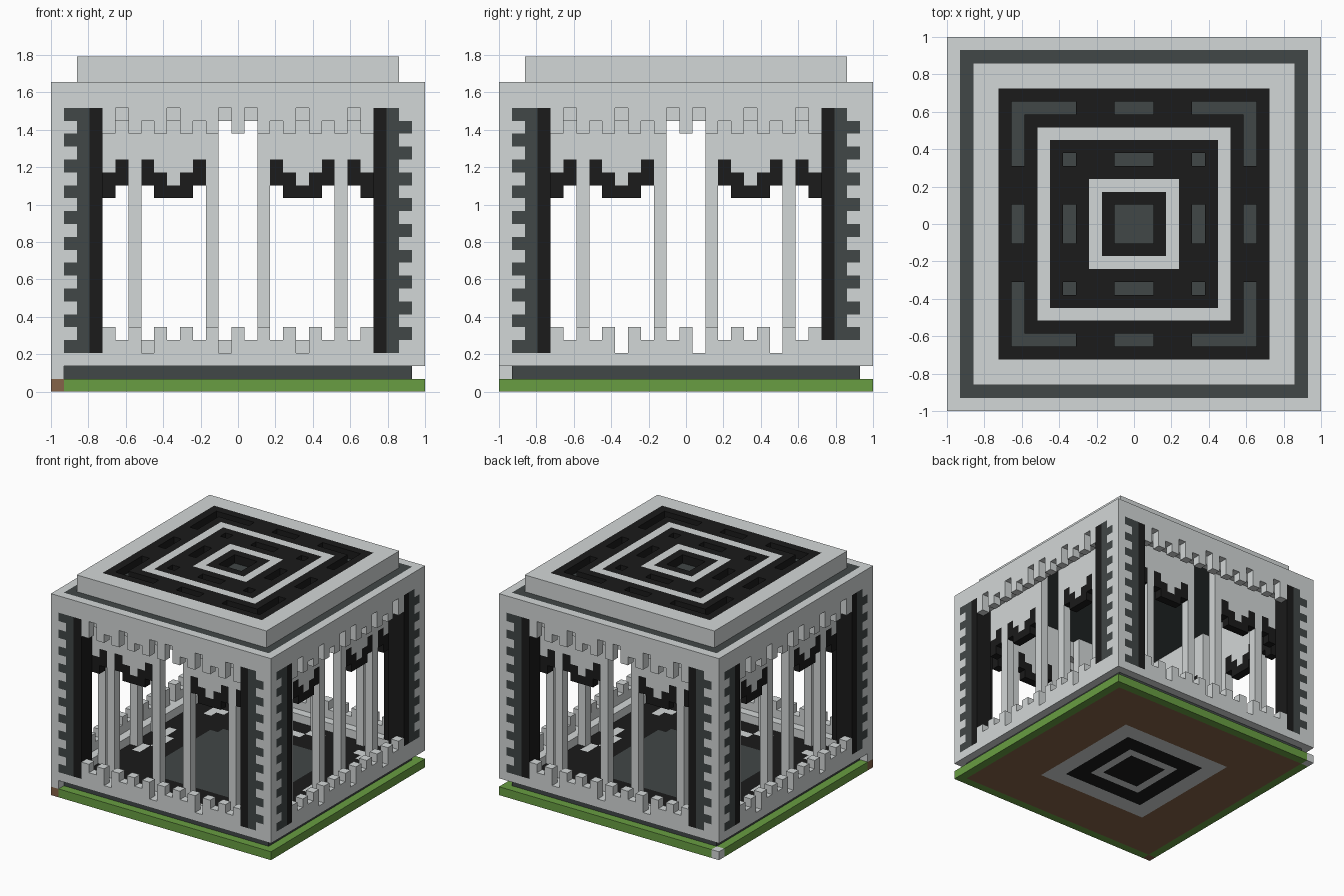
import bpy
import bmesh

if "Cube" in bpy.data.objects:
    bpy.data.objects.remove(bpy.data.objects["Cube"])

N = 29              # blocks along one side
M = N - 1
U = 2 / N           # block size

# Flat colours
COLOURS = {
    "light_stone": (0.65, 0.68, 0.68),
    "slate": (0.053, 0.063, 0.063),
    "black_stone": (0.0105, 0.0105, 0.0105),
    "grass": (0.14, 0.34, 0.054),
    "earth": (0.235, 0.125, 0.066),
}
materials = {}
for name, rgb in COLOURS.items():
    mat = bpy.data.materials.new(name)
    mat.use_nodes = True
    mat.diffuse_color = (*rgb, 1)
    mat.node_tree.nodes["Principled BSDF"].inputs["Base Color"].default_value = (*rgb, 1)
    materials[name] = mat
SLOTS = list(COLOURS)

grid = {}           # block position -> (part, colour)


def put(part, colour, x, y, z):
    grid[(x, y, z)] = (part, colour)


def slab(part, z, reach, rule):
    """Square layer of blocks; rule gives the colour from distances to the centre."""
    c = M // 2
    for x in range(c - reach, c + reach + 1):
        for y in range(c - reach, c + reach + 1):
            colour = rule(abs(x - c), abs(y - c))
            if colour:
                put(part, colour, x, y, z)


# Ground: grass rim, earth core and nested squares underneath
def ground_rule(a, b):
    r = max(a, b)
    if r == 14:
        return "grass"
    if r > 7:
        return "earth"
    return "light_stone" if r > 5 or r == 3 else "black_stone"


# Floor inside the slate plinth: slate carpet with cut corners, light zigzags
def floor_rule(a, b):
    r, s = max(a, b), min(a, b)
    if r == 13 or (r <= 7 and r + s < 13):
        return "slate"
    if (r == 10 and s <= 1) or (r == 11 and s in (2, 3)) or (r == 10 and s >= 9):
        return "light_stone"
    return "black_stone"


# Light ledge running round the inside of the walls
def ledge_rule(a, b):
    return "light_stone" if max(a, b) == 13 else None


# Roof top: alternating rings with sunken slate panels
def roof_panel(a, b):
    r, s = max(a, b), min(a, b)
    return r <= 1 or (r == 9 and (s <= 1 or s >= 5)) or (r == 5 and (s <= 1 or s == 5))


def roof_rule(a, b):
    r = max(a, b)
    if roof_panel(a, b):
        return None
    return "light_stone" if r in (3, 7) or r > 10 else "black_stone"


def under_roof_rule(a, b):
    return "slate" if roof_panel(a, b) else "light_stone"


slab("ground", 0, 14, ground_rule)
put("ground", "earth", 0, 0, 0)
put("ground", "light_stone", 0, M, 0)
slab("floor", 1, 13, floor_rule)
put("floor", "light_stone", 0, 0, 1)
slab("lower_ledge", 2, 13, ledge_rule)
slab("upper_ledge", 22, 13, ledge_rule)
slab("ceiling", 23, 13, lambda a, b: "slate")
slab("roof_cap", 24, 12, under_roof_rule)
slab("roof_cap", 25, 12, roof_rule)

# Bottom and top of the black hem, by distance from the middle column
HEM = {3: (16, 18), 4: (15, 17), 5: (15, 16), 6: (15, 17), 7: (16, 18),
       9: (16, 18), 10: (15, 17)}
PILLARS = (2, 8)


def wall(side):
    title = ("front", "right", "back", "left")[side]

    def at(part, colour, k, d, z):
        x, y = ((k, d), (M - d, k), (M - k, M - d), (d, M - k))[side]
        put(title + "_" + part, colour, x, y, z)

    low = (9, 15, 21) if side == 1 else (7, 13, 19)
    for k in range(N):
        m = abs(k - 14)
        start = 4 if side == 1 and k > 14 else 3
        sill = 3 if k in low else 5 - k % 2
        lintel = 20 if k % 2 == 0 else (21 if m in (3, 7) else 22)

        # Outer face with toothed slate strips and notched opening
        for z in range(2, 24):
            colour = "light_stone"
            if start <= z < 22:
                tooth = m == 13 and z % 2 == (1 if k < 14 else 0)
                if m == 12 or tooth:
                    colour = "slate"
                elif m == 11:
                    colour = "black_stone"
            if m > 10 or z < sill or z >= lintel:
                at("wall", colour, k, 0, z)

        # Second layer: black jambs and a light lintel
        if m == 11:
            for z in range(3, 22):
                at("jamb", "black_stone", k, 1, z)
        elif m < 11:
            at("lintel", "light_stone", k, 1, 21)

        # Third layer: pillars, and hanging panels with black hems
        if m in PILLARS:
            for z in range(2, 23):
                at("pillar", "light_stone", k, 2, z)
        elif m in HEM:
            bottom, top = HEM[m]
            for z in range(bottom, 23):
                at("hanging", "black_stone" if z < top else "light_stone", k, 2, z)


for side in range(4):
    wall(side)

# Turn each part's exposed block sides into a mesh
parts = {}
for cell, (part, colour) in grid.items():
    parts.setdefault(part, []).append((cell, SLOTS.index(colour)))

for part, cells in parts.items():
    bm = bmesh.new()
    corners = {}

    def corner(p):
        if p not in corners:
            x, y, z = p
            corners[p] = bm.verts.new(((x - N / 2) * U, (y - N / 2) * U, z * U))
        return corners[p]

    for cell, slot in cells:
        for axis in range(3):
            for step in (0, 1):
                near = list(cell)
                near[axis] += 2 * step - 1
                if tuple(near) in grid:
                    continue
                loop = []
                for i, j in ((0, 0), (1, 0), (1, 1), (0, 1)):
                    p = list(cell)
                    p[axis] += step
                    p[(axis + 1) % 3] += i
                    p[(axis + 2) % 3] += j
                    loop.append(corner(tuple(p)))
                face = bm.faces.new(loop if step else loop[::-1])
                face.material_index = slot
    mesh = bpy.data.meshes.new(part)
    for name in SLOTS:
        mesh.materials.append(materials[name])
    bm.to_mesh(mesh)
    bm.free()
    bpy.context.collection.objects.link(bpy.data.objects.new(part, mesh))
